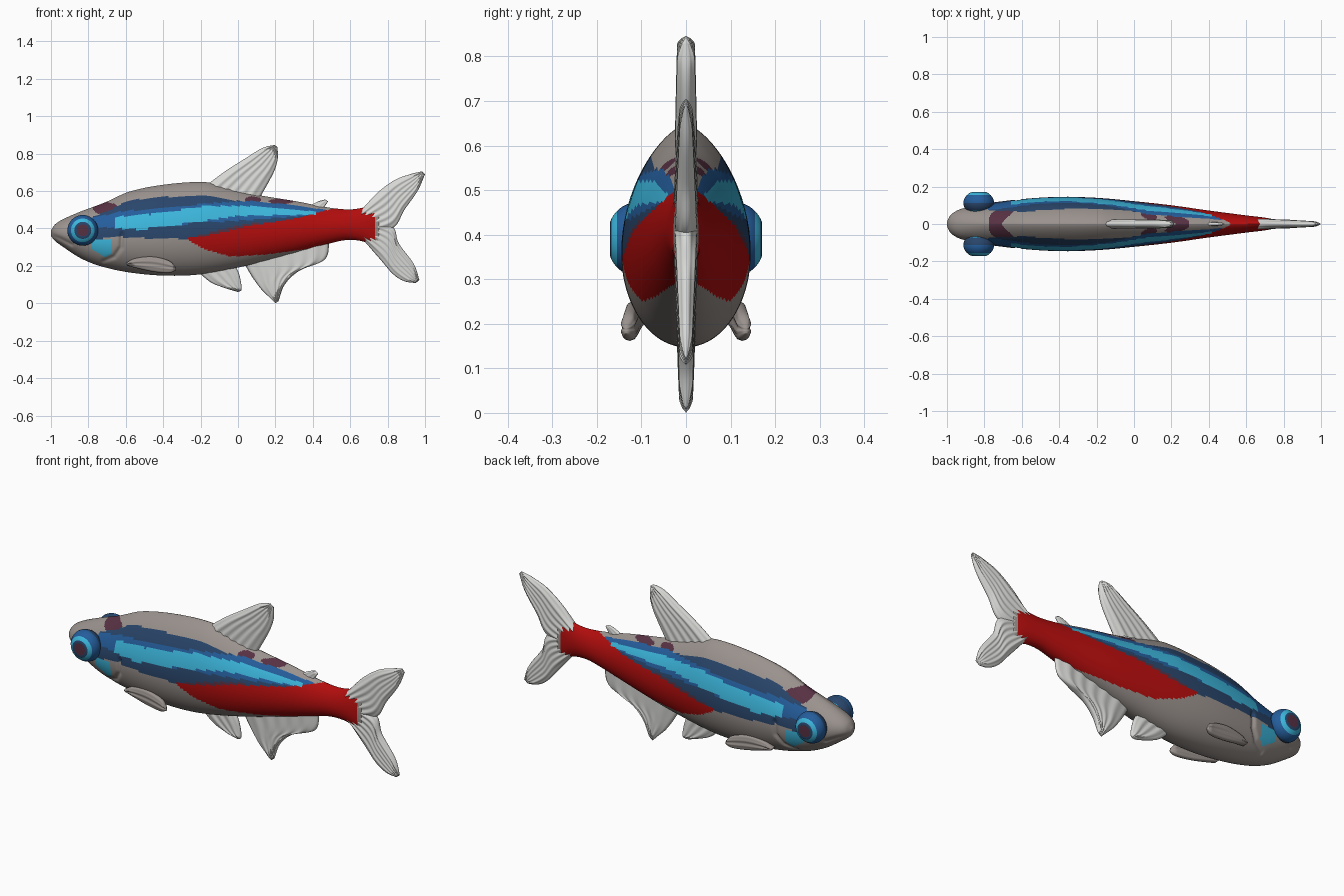
import bpy, bmesh, math

if "Cube" in bpy.data.objects:
    bpy.data.objects.remove(bpy.data.objects["Cube"])

# ---------- colours ----------
COL = {"body_grey": (.32, .285, .265), "fin_pale": (.68, .68, .66), "red": (.45, .004, .004),
       "cyan": (.045, .47, .72), "blue": (.018, .11, .33), "navy": (.022, .06, .145),
       "plum": (.095, .03, .055)}
NAMES = list(COL)
MATS = []
for n, c in COL.items():
    m = bpy.data.materials.new(n)
    m.diffuse_color = (*c, 1)
    m.use_nodes = True
    m.node_tree.nodes["Principled BSDF"].inputs["Base Color"].default_value = m.diffuse_color
    MATS.append(m)


def lin(pts, x):
    """Straight interpolation through (x, value) points, None outside."""
    for (a, fa), (b, fb) in zip(pts, pts[1:]):
        if a <= x <= b:
            return fa + (fb - fa) * (x - a) / (b - a)


def smooth(pts, x):
    """Smooth (Hermite) interpolation through (x, value) points."""
    n = len(pts)
    x = min(max(x, pts[0][0]), pts[-1][0])

    def tan(i):
        a, b = pts[max(i - 1, 0)], pts[min(i + 1, n - 1)]
        return (b[1] - a[1]) / (b[0] - a[0])
    for i in range(n - 1):
        (a, fa), (b, fb) = pts[i], pts[i + 1]
        if x <= b:
            d = b - a
            t = (x - a) / d
            return ((2*t**3 - 3*t*t + 1) * fa + (t**3 - 2*t*t + t) * d * tan(i)
                    + (3*t*t - 2*t**3) * fb + (t**3 - t*t) * d * tan(i + 1))


def finish(bm, name, paint):
    """Turn a bmesh into a smooth object, painting faces by a rule."""
    bmesh.ops.remove_doubles(bm, verts=bm.verts, dist=1e-5)
    bmesh.ops.recalc_face_normals(bm, faces=bm.faces)
    for f in bm.faces:
        f.smooth = True
        f.material_index = NAMES.index(paint(f.calc_center_median()))
    me = bpy.data.meshes.new(name)
    bm.to_mesh(me)
    bm.free()
    for m in MATS:
        me.materials.append(m)
    ob = bpy.data.objects.new(name, me)
    bpy.context.collection.objects.link(ob)
    return ob


# ---------- body shape ----------
TOP = [(-1, .39), (-.98, .42), (-.94, .447), (-.85, .487), (-.71, .54), (-.58, .597), (-.39, .635),
       (-.18, .648), (-.07, .625), (.06, .588), (.33, .542), (.465, .515), (.6, .502), (.7, .52), (.755, .545)]
BOT = [(-1, .36), (-.98, .335), (-.94, .305), (-.845, .243), (-.74, .2), (-.58, .165), (-.39, .148),
       (-.2, .155), (.04, .2), (.28, .262), (.49, .32), (.58, .338), (.67, .33), (.755, .288)]
WID = [(-1, .012), (-.985, .042), (-.96, .064), (-.92, .082), (-.8, .108), (-.6, .133), (-.4, .145),
       (-.2, .14), (0, .122), (.2, .1), (.4, .072), (.6, .046), (.7, .034), (.755, .024)]

# ---------- markings: colour, upper edge, lower edge (later ones win) ----------
BANDS = [
    ("navy", [(-.78, .46), (-.66, .51), (-.6, .545), (-.47, .565), (-.18, .578), (-.08, .56), (.05, .54), (.4, .5)],
     [(-.78, .34), (-.63, .355), (-.42, .345), (-.2, .345), (0, .4), (.4, .47)]),
    ("plum", [(-.25, .35), (-.1, .392), (0, .415), (.12, .437)],
     [(-.25, .33), (.12, .4)]),
    ("blue", [(-.78, .455), (-.63, .49), (-.42, .51), (-.15, .535), (.06, .548), (.28, .527), (.5, .495)],
     [(-.78, .41), (-.63, .4), (-.2, .43), (.1, .448), (.5, .48)]),
    ("red", [(-.27, .347), (-.12, .37), (.06, .415), (.33, .458), (.45, .492), (.55, .515), (.6, .6), (.73, .6)],
     [(-.27, .34), (-.18, .29), (-.04, .25), (.14, .26), (.33, .285), (.5, .312), (.6, .2), (.73, .2)]),
    ("cyan", [(-.66, .462), (-.47, .475), (-.18, .52), (.12, .52), (.42, .49)],
     [(-.66, .4), (-.52, .395), (-.25, .43), (0, .468), (.42, .474)]),
    ("cyan", [(-.78, .345), (-.68, .34)],
     [(-.78, .29), (-.71, .245), (-.68, .265)]),
]
SPOTS = [(-.71, .507, .065, .034), (.08, .555, .045, .016), (.23, .545, .065, .014)]


def body_paint(c):
    col = "body_grey"
    for x, z, rx, rz in SPOTS:
        if ((c.x - x) / rx) ** 2 + ((c.z - z) / rz) ** 2 < 1:
            col = "plum"
    for name, up, lo in BANDS:
        a, b = lin(up, c.x), lin(lo, c.x)
        if a is not None and b is not None and b < c.z < a:
            col = name
    return col


# mouth and gill-cover creases, as sampled curves
CREASE = []
for line in ([(-1, .365), (-.95, .345), (-.89, .315)],
             [(-.72, .225), (-.66, .25), (-.625, .3), (-.62, .37)]):
    for (xa, za), (xb, zb) in zip(line, line[1:]):
        CREASE += [(xa + (xb - xa) * k / 8, za + (zb - za) * k / 8) for k in range(9)]


def loft_body(n=300, m=128):
    bm = bmesh.new()
    rings = []
    for i in range(n + 1):
        x = -1 + 1.755 * (i / n) ** 1.25
        t, b, w = smooth(TOP, x), smooth(BOT, x), smooth(WID, x)
        mid = (t + b) / 2 - .07 * (t - b) * min(1, (x + 1) * 4)
        ring = []
        for j in range(m):
            a = 2 * math.pi * j / m
            c, s = math.cos(a), math.sin(a)
            p = 1.4 if s > 0 and x > -.7 else 1 + .4 * max(0, (x + 1) / .3) if s > 0 else 1
            y = w * math.copysign(abs(c) ** p, c)
            z = mid + s * ((t - mid) if s > 0 else (mid - b))
            if x < -.58:
                d2 = min((x - q) ** 2 + (z - r) ** 2 for q, r in CREASE)
                y *= 1 - .1 * math.exp(-d2 / .00012)
            ring.append(bm.verts.new((x, y, z)))
        rings.append(ring)
    for r0, r1 in zip(rings, rings[1:]):
        for j in range(m):
            k = (j + 1) % m
            bm.faces.new((r0[j], r0[k], r1[k], r1[j]))
    bm.faces.new(rings[0])
    bm.faces.new(rings[-1])
    return finish(bm, "body", body_paint)


loft_body()


# ---------- fins ----------
def along(pts, v):
    """Point on a smooth curve through (x, z) points, v from 0 to 1."""
    k = [i / (len(pts) - 1) for i in range(len(pts))]
    return [smooth([(a, p[i]) for a, p in zip(k, pts)], v) for i in (0, 1)]


def fin(name, lead, trail, thick=.022, tip=.5, rays=6, off=lambda v: 0, col="fin_pale", nu=40, nv=28):
    """Ribbed blade between a leading and a trailing edge, root to tip."""
    bm = bmesh.new()
    for side in (-1, 1):
        g = []
        for i in range(nv + 1):
            v = i / nv
            (ax, az), (bx, bz) = along(lead, v), along(trail, v)
            row = []
            for j in range(nu + 1):
                u = j / nu
                e = min(1, 1.35 * math.sqrt(max(0, 1 - (2*u - 1) ** 2))) * min(1, math.sqrt((1 - v) * 6))
                h = thick * e * (1 - (1 - tip) * v) * (.9 + .1 * math.cos(2 * math.pi * rays * u))
                row.append(bm.verts.new((ax + (bx - ax) * u, off(v) + side * h, az + (bz - az) * u)))
            g.append(row)
        for i in range(nv):
            for j in range(nu):
                bm.faces.new((g[i][j], g[i][j+1], g[i+1][j+1], g[i+1][j]))
    return finish(bm, name, lambda c: col)


fin("dorsal_fin", [(-.17, .63), (-.07, .705), (.04, .775), (.13, .83), (.195, .847)],
    [(.12, .57), (.165, .65), (.195, .71), (.212, .77), (.212, .835)], .025, .75)
fin("adipose_fin", [(.38, .52), (.43, .545), (.465, .555)],
    [(.455, .5), (.465, .52), (.482, .545)], .012, .6, 2, nu=16, nv=12)
fin("tail_upper", [(.66, .5), (.75, .595), (.84, .66), (.92, .69), (.985, .706)],
    [(.66, .37), (.825, .4), (.89, .5), (.96, .6), (1, .69)], .028, .4)
fin("tail_lower", [(.66, .35), (.76, .235), (.83, .155), (.89, .118), (.95, .108)],
    [(.66, .44), (.82, .415), (.86, .32), (.94, .21), (.97, .125)], .028, .4)
fin("anal_fin", [(.03, .22), (.07, .15), (.12, .08), (.17, .03), (.2, 0)],
    [(.49, .34), (.465, .235), (.33, .175), (.25, .1), (.217, .012)], .023, .6)
fin("pelvic_fin", [(-.22, .175), (-.15, .115), (-.08, .085), (0, .06)],
    [(-.02, .21), (.005, .16), (.018, .1), (.018, .068)], .022, .6, 4)
for s, n in ((-1, "left"), (1, "right")):
    fin("pectoral_fin_" + n, [(-.6, .215), (-.55, .24), (-.46, .25), (-.37, .228), (-.335, .195)],
        [(-.59, .2), (-.53, .185), (-.45, .168), (-.37, .162), (-.33, .178)], .018, .9, 3,
        off=lambda v, s=s: s * (.105 + .03 * v), col="body_grey", nu=24, nv=24)


# ---------- eyes: flattened balls with ringed colours ----------
def eye_paint(c):
    r = math.hypot(c.x + .83, c.z - .39)
    if r < .034:
        return "plum"
    if r < .047:
        return "navy"
    if r < .062:
        return "cyan"
    return "blue" if abs(c.y) > .115 else "navy"


for s, n in ((-1, "left"), (1, "right")):
    bm = bmesh.new()
    bmesh.ops.create_uvsphere(bm, u_segments=40, v_segments=32, radius=.082)
    for v in bm.verts:
        x, y, z = v.co
        v.co = (x - .83, s * min(.113 + z * .8, .166 + z * .06), .39 + y)
    finish(bm, "eye_" + n, eye_paint)
